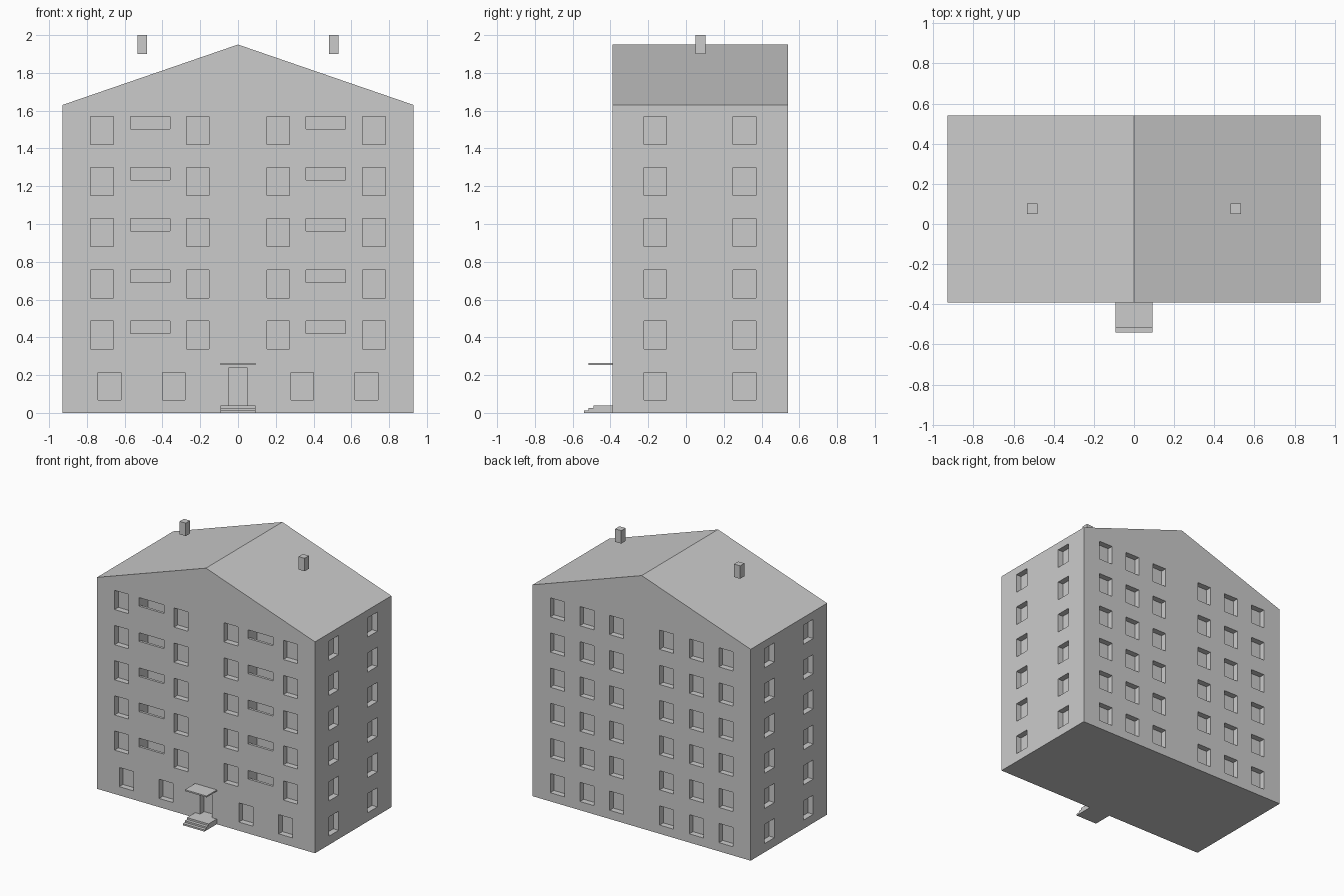
import bpy, bmesh

cube = bpy.data.objects.get("Cube")
if cube:
    bpy.data.objects.remove(cube, do_unlink=True)

grey = bpy.data.materials.new("light_grey")
grey.use_nodes = True
colour = (0.6, 0.6, 0.6, 1)
grey.diffuse_color = colour
grey.node_tree.nodes["Principled BSDF"].inputs["Base Color"].default_value = colour

W, FRONT, BACK = 0.93, -0.39, 0.54
EAVES, RIDGE = 1.63, 1.95
PITCH = 0.271          # storey height
DEPTH = 0.045          # window recess
WIN_W, WIN_H = 0.12, 0.148


def prism(bm, points, offset):
    """Extrude a closed 3D outline along an offset vector."""
    face = bm.faces.new([bm.verts.new(p) for p in points])
    ext = bmesh.ops.extrude_face_region(bm, geom=[face])
    verts = [g for g in ext["geom"] if isinstance(g, bmesh.types.BMVert)]
    bmesh.ops.translate(bm, verts=verts, vec=offset)


def box(bm, x0, x1, y0, y1, z0, z1):
    prism(bm, [(x0, y0, z0), (x1, y0, z0), (x1, y1, z0), (x0, y1, z0)],
          (0, 0, z1 - z0))


def finish(bm, name):
    bmesh.ops.recalc_face_normals(bm, faces=bm.faces)
    mesh = bpy.data.meshes.new(name)
    bm.to_mesh(mesh)
    bm.free()
    mesh.materials.append(grey)
    obj = bpy.data.objects.new(name, mesh)
    bpy.context.collection.objects.link(obj)
    return obj


# Gabled building body
bm = bmesh.new()
prism(bm, [(-W, FRONT, 0), (W, FRONT, 0), (W, FRONT, EAVES),
           (0, FRONT, RIDGE), (-W, FRONT, EAVES)], (0, BACK - FRONT, 0))
body = finish(bm, "building_body")

# Recess cutters for windows, balconies and the door
bm = bmesh.new()
half = WIN_W / 2
for floor in range(6):
    top = 0.215 + floor * PITCH
    low = top - WIN_H
    for side in (-1, 1):
        # Front windows
        for c in ((0.34, 0.68) if floor == 0 else (0.213, 0.72)):
            x = side * c
            box(bm, x - half, x + half, FRONT - 0.05, FRONT + DEPTH, low, top)
        # Back windows
        for c in (0.213, 0.467, 0.72):
            x = side * c
            box(bm, x - half, x + half, BACK - DEPTH, BACK + 0.05, low, top)
        # Side windows
        for y in (-0.162, 0.31):
            x0, x1 = sorted((side * (W - DEPTH), side * (W + 0.05)))
            box(bm, x0, x1, y - half, y + half, low, top)
        # Recessed balcony behind a parapet
        if floor:
            x = side * 0.465 - 0.105
            sill, inner, rear = top - 0.066, FRONT + 0.02, FRONT + 0.11
            prism(bm, [(x, FRONT - 0.05, sill), (x, inner, sill),
                       (x, inner, low), (x, rear, low),
                       (x, rear, top), (x, FRONT - 0.05, top)], (0.21, 0, 0))
# Door opening
box(bm, -0.05, 0.05, FRONT - 0.05, FRONT + 0.05, 0.04, 0.238)
cutter = finish(bm, "opening_cutter")
cutter.hide_render = True

mod = body.modifiers.new("openings", "BOOLEAN")
mod.operation = "DIFFERENCE"
mod.solver = "EXACT"
mod.object = cutter
bpy.context.view_layer.objects.active = body
bpy.ops.object.modifier_apply(modifier=mod.name)
bpy.data.objects.remove(cutter, do_unlink=True)

# Entrance steps
bm = bmesh.new()
prism(bm, [(-0.092, y, z) for y, z in (
    (FRONT, 0), (-0.54, 0), (-0.54, 0.013), (-0.515, 0.013),
    (-0.515, 0.026), (-0.49, 0.026), (-0.49, 0.04), (FRONT, 0.04))],
    (0.184, 0, 0))
finish(bm, "entrance_steps")

# Entrance canopy
bm = bmesh.new()
box(bm, -0.092, 0.092, -0.515, FRONT, 0.254, 0.265)
finish(bm, "entrance_canopy")

# Chimneys
for name, x in (("chimney_left", 0.507), ("chimney_right", -0.507)):
    bm = bmesh.new()
    box(bm, x - 0.026, x + 0.026, 0.05, 0.102, 1.9, 2.0)
    finish(bm, name)
